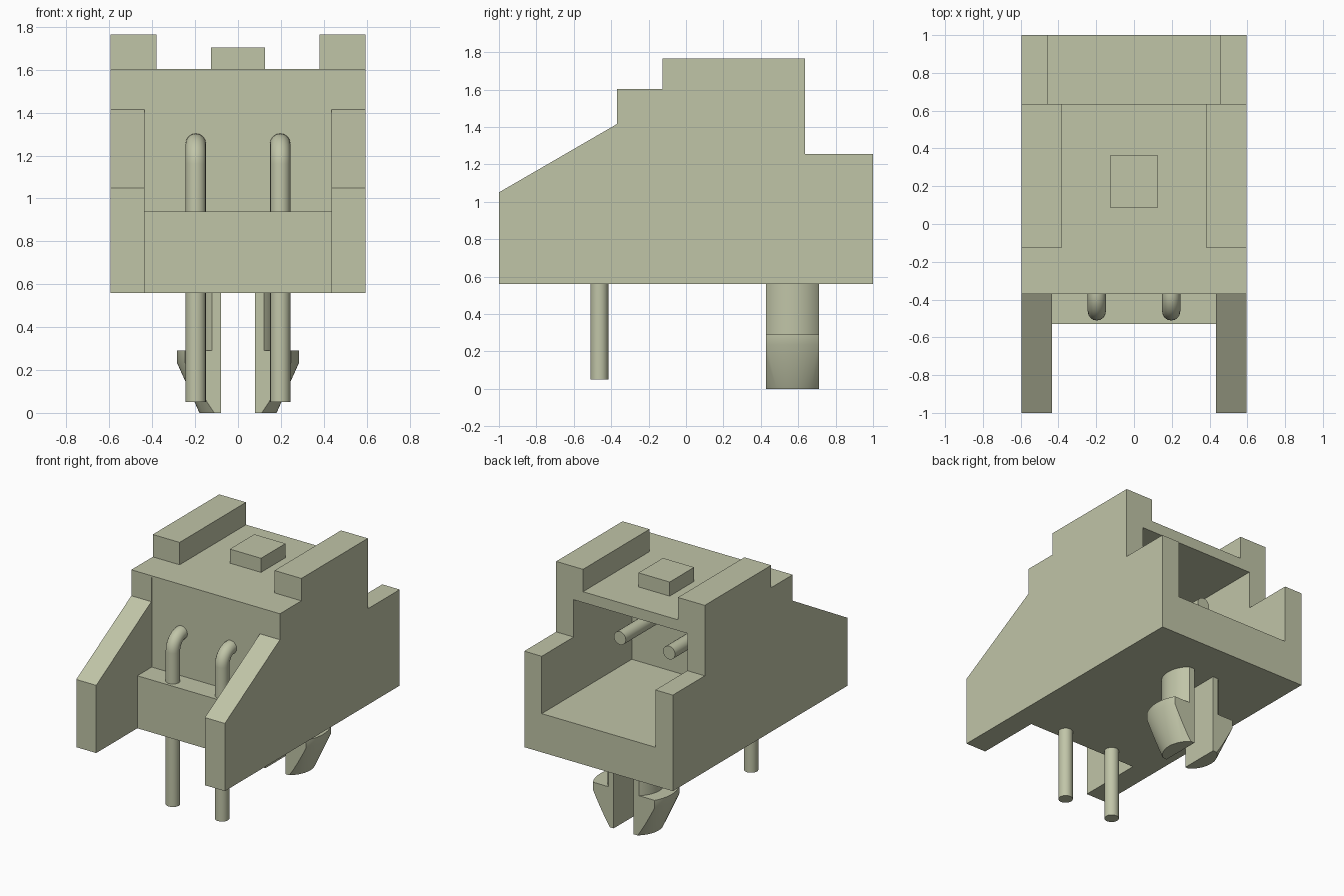
import bpy, bmesh, math
from mathutils import Vector, Matrix

cube = bpy.data.objects.get("Cube")
if cube:
    bpy.data.objects.remove(cube, do_unlink=True)

mat = bpy.data.materials.new("pale olive plastic")
mat.use_nodes = True
COLOR = (0.53, 0.555, 0.39, 1)
mat.diffuse_color = COLOR
mat.node_tree.nodes["Principled BSDF"].inputs["Base Color"].default_value = COLOR


def add_object(name, bm):
    bmesh.ops.recalc_face_normals(bm, faces=bm.faces[:])
    mesh = bpy.data.meshes.new(name)
    bm.to_mesh(mesh)
    bm.free()
    mesh.materials.append(mat)
    ob = bpy.data.objects.new(name, mesh)
    bpy.context.collection.objects.link(ob)
    return ob


def box(name, x0, x1, y0, y1, z0, z1):
    bm = bmesh.new()
    size = Matrix.Diagonal((x1 - x0, y1 - y0, z1 - z0, 1))
    centre = Matrix.Translation(((x0 + x1) / 2, (y0 + y1) / 2, (z0 + z1) / 2))
    bmesh.ops.create_cube(bm, size=1, matrix=centre @ size)
    return add_object(name, bm)


def bake(ob):
    """Replace the object's mesh with its evaluated mesh."""
    deps = bpy.context.evaluated_depsgraph_get()
    mesh = bpy.data.meshes.new_from_object(ob.evaluated_get(deps))
    ob.modifiers.clear()
    ob.data = mesh


def boolean(ob, operation, *limits):
    cutter = box("cutter", *limits)
    cutter.hide_render = True
    mod = ob.modifiers.new("cut", "BOOLEAN")
    mod.operation, mod.object, mod.solver = operation, cutter, "EXACT"
    bake(ob)
    bpy.data.objects.remove(cutter, do_unlink=True)


def smooth(ob):
    bpy.ops.object.select_all(action="DESELECT")
    ob.select_set(True)
    bpy.context.view_layer.objects.active = ob
    bpy.ops.object.shade_smooth_by_angle(angle=math.radians(30))


# Housing: side profile extruded across the full width
W = 0.595
profile = [(-1, 0.56), (-1, 1.05), (-0.37, 1.415), (-0.37, 1.603), (-0.125, 1.603),
           (-0.125, 1.765), (0.635, 1.765), (0.635, 1.255), (1, 1.255), (1, 0.56)]
bm = bmesh.new()
face = bm.faces.new([bm.verts.new((-W, y, z)) for y, z in profile])
ext = bmesh.ops.extrude_face_region(bm, geom=[face])
bmesh.ops.translate(bm, vec=(2 * W, 0, 0),
                    verts=[v for v in ext["geom"] if isinstance(v, bmesh.types.BMVert)])
housing = add_object("housing", bm)

# Front opening, ledge, top groove between rails, rear socket
boolean(housing, "DIFFERENCE", -0.435, 0.435, -1.2, -0.53, 0.4, 2)
boolean(housing, "DIFFERENCE", -0.435, 0.435, -0.7, -0.365, 0.94, 1.59)
boolean(housing, "DIFFERENCE", -0.38, 0.38, -0.3, 0.8, 1.603, 2)
boolean(housing, "DIFFERENCE", -0.455, 0.455, -0.03, 1.2, 0.84, 1.525)

# Locking tab on the roof
box("locking_tab", -0.125, 0.125, 0.085, 0.365, 1.59, 1.705)

# Bent contact pins
PIN_Y, PIN_Z, BEND = -0.463, 1.255, 0.095
for side, x in (("left", 0.197), ("right", -0.197)):
    path = [(x, PIN_Y, 0.05)]
    for i in range(11):
        a = math.radians(9 * i)
        path.append((x, PIN_Y + BEND * (1 - math.cos(a)), PIN_Z - BEND * (1 - math.sin(a))))
    path.append((x, 0.475, PIN_Z))
    curve = bpy.data.curves.new("pin_path", "CURVE")
    curve.dimensions = "3D"
    curve.bevel_depth, curve.bevel_resolution = 0.048, 6
    curve.use_fill_caps = True
    spline = curve.splines.new("POLY")
    spline.points.add(len(path) - 1)
    for point, co in zip(spline.points, path):
        point.co = (*co, 1)
    temp = bpy.data.objects.new("pin_path", curve)
    bpy.context.collection.objects.link(temp)
    deps = bpy.context.evaluated_depsgraph_get()
    bm = bmesh.new()
    bm.from_mesh(bpy.data.meshes.new_from_object(temp.evaluated_get(deps)))
    bpy.data.objects.remove(temp, do_unlink=True)
    bmesh.ops.remove_doubles(bm, verts=bm.verts[:], dist=0.0001)
    for f in bm.faces:
        f.material_index = 0
    smooth(add_object(side + "_pin", bm))

# Barbed board clips: lathed peg, split by a slot and flattened front and back
CLIP_Y, SEG = 0.57, 64
rings = [(0.18, 0), (0.285, 0.235), (0.285, 0.29), (0.187, 0.29), (0.187, 0.57)]
for side, x0, x1 in (("left", 0.08, 0.4), ("right", -0.4, -0.08)):
    bm = bmesh.new()
    loops = []
    for r, z in rings:
        loops.append([bm.verts.new((r * math.cos(2 * math.pi * i / SEG),
                                    CLIP_Y + r * math.sin(2 * math.pi * i / SEG), z))
                      for i in range(SEG)])
    for low, high in zip(loops, loops[1:]):
        for i in range(SEG):
            j = (i + 1) % SEG
            bm.faces.new((low[i], low[j], high[j], high[i]))
    bm.faces.new(loops[0])
    bm.faces.new(loops[-1])
    clip = add_object(side + "_board_clip", bm)
    boolean(clip, "INTERSECT", x0, x1, CLIP_Y - 0.142, CLIP_Y + 0.142, -0.1, 0.8)
    smooth(clip)
